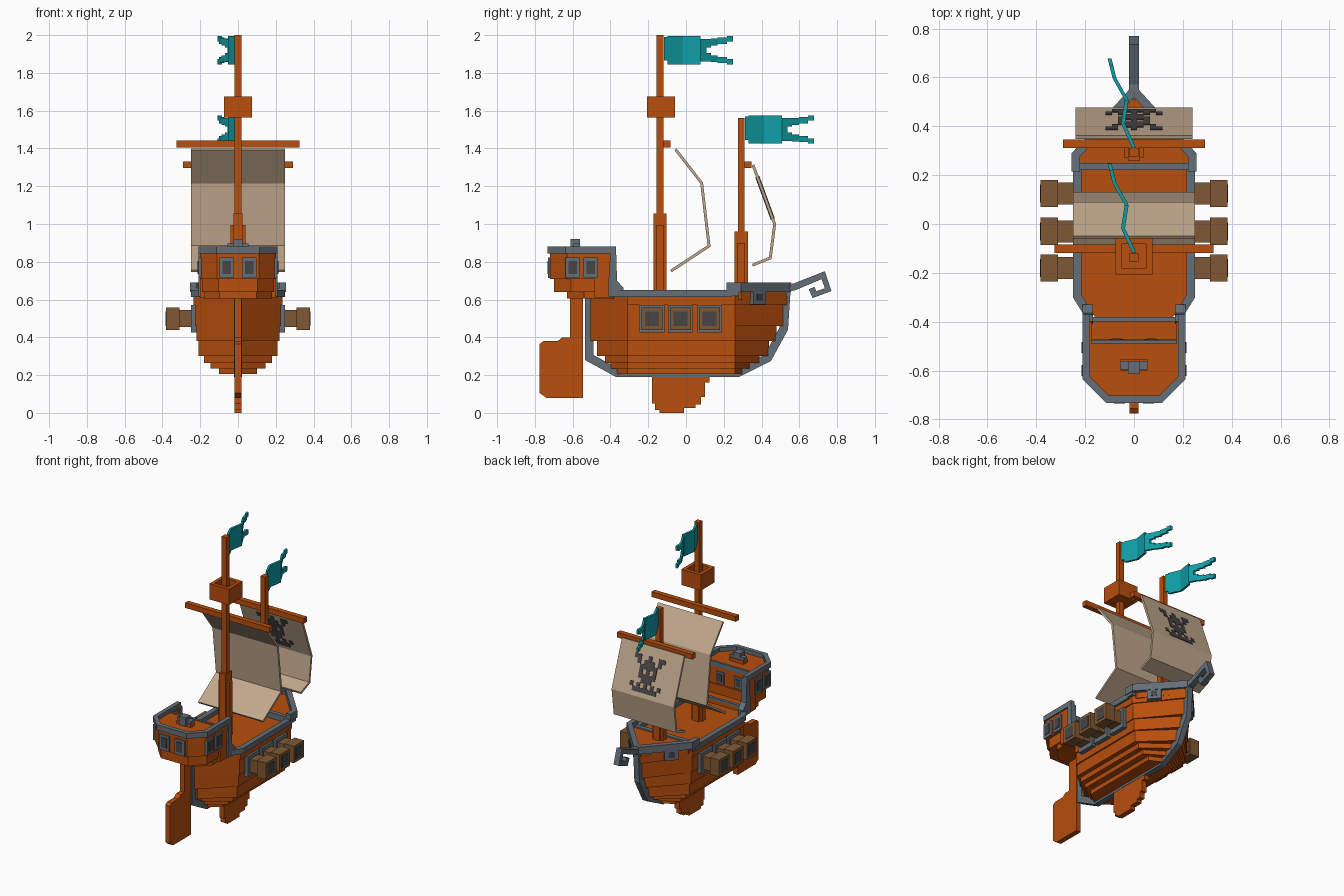
import bpy, bmesh
from mathutils import Vector

def material(name, rgb):
    m = bpy.data.materials.new(name)
    m.diffuse_color = (*rgb, 1)
    return m

WOOD = material("orange_wood", (0.48, 0.077, 0.004))
GREY = material("slate_trim", (0.13, 0.158, 0.19))
SAIL = material("cream_cloth", (0.53, 0.39, 0.265))
TEAL = material("teal_cloth", (0.005, 0.34, 0.38))
BROWN = material("cannon_brown", (0.215, 0.098, 0.034))
DARK = material("charcoal", (0.065, 0.058, 0.062))

# A solid is a pair of matching vertex loops (start cap, end cap)
def prism(pts, a, b, axis='z'):
    if axis == 'z':
        return [([(x, y, a) for x, y in pts], [(x, y, b) for x, y in pts])]
    return [([(a, y, z) for y, z in pts], [(b, y, z) for y, z in pts])]

def box(x0, x1, y0, y1, z0, z1):
    return prism([(x0, y0), (x1, y0), (x1, y1), (x0, y1)], z0, z1)

def mirror(solids):
    return solids + [tuple([(-x, y, z) for x, y, z in loop] for loop in s) for s in solids]

def band(path, width):
    """Closed outline of a mitred strip lying to the left of a path."""
    p = [Vector(q) for q in path]
    n = [Vector((-(b - a).y, (b - a).x)).normalized() for a, b in zip(p, p[1:])]
    inner = []
    for i, q in enumerate(p):
        n0, n1 = n[max(i - 1, 0)], n[min(i, len(n) - 1)]
        m = (n0 + n1).normalized()
        inner.append(tuple(q + m * width / max(m.dot(n1), 0.4)))
    return list(path) + inner[::-1]

def make(name, mat, solids):
    bm = bmesh.new()
    for lo, hi in solids:
        a = [bm.verts.new(v) for v in lo]
        b = [bm.verts.new(v) for v in hi]
        faces = [bm.faces.new(a), bm.faces.new(b)]
        for i in range(len(a)):
            j = (i + 1) % len(a)
            faces.append(bm.faces.new((a[i], a[j], b[j], b[i])))
        bmesh.ops.recalc_face_normals(bm, faces=faces)
    me = bpy.data.meshes.new(name)
    bm.to_mesh(me)
    bm.free()
    me.materials.append(mat)
    ob = bpy.data.objects.new(name, me)
    bpy.context.collection.objects.link(ob)
    return ob

# Hull: stacked planks pointed at both ends
def plan(w, stern, bow, ys=-0.31, yb=0.26):
    right = [(0.015, stern), (w, ys), (w, yb), (0.015, bow)]
    return right + [(-x, y) for x, y in right[::-1]]

hull = []
for z0, z1, w, stern, bow in [(0.205, 0.235, 0.10, -0.37, 0.30), (0.235, 0.265, 0.145, -0.40, 0.34),
                              (0.265, 0.30, 0.18, -0.43, 0.39), (0.30, 0.38, 0.21, -0.47, 0.44),
                              (0.38, 0.46, 0.22, -0.51, 0.48), (0.46, 0.57, 0.227, -0.51, 0.52),
                              (0.57, 0.62, 0.235, -0.51, 0.54)]:
    hull += prism(plan(w, stern, bow), z0, z1)
make("hull_planks", WOOD, hull)
make("fore_deck", WOOD, prism([(-0.22, 0.23), (0.22, 0.23), (0.22, 0.29), (0.015, 0.535),
                               (-0.015, 0.535), (-0.22, 0.29)], 0.60, 0.65))

# Grey keel frame running stern, bottom and bow
make("keel_frame", GREY, prism(band([(-0.535, 0.62), (-0.535, 0.28), (-0.37, 0.19), (0.28, 0.19),
     (0.45, 0.275), (0.54, 0.44), (0.555, 0.67)], 0.045), -0.02, 0.02, 'x'))

# Fin below the keel and rudder
make("keel_fin", WOOD, prism([(-0.18, 0.22), (-0.18, 0.05), (-0.165, 0.05), (-0.165, 0.015), (-0.14, 0.015),
     (-0.14, 0), (-0.01, 0), (-0.01, 0.025), (0.05, 0.025), (0.05, 0.045), (0.08, 0.045), (0.08, 0.085),
     (0.10, 0.085), (0.10, 0.16), (0.125, 0.16), (0.125, 0.22)], -0.018, 0.018, 'x'))
make("rudder", WOOD, prism([(-0.545, 0.08), (-0.74, 0.08), (-0.775, 0.105), (-0.775, 0.365), (-0.755, 0.38),
     (-0.68, 0.38), (-0.655, 0.40), (-0.615, 0.40), (-0.615, 0.63), (-0.545, 0.63)], -0.018, 0.018, 'x'))

# Deck rails
make("side_rail", GREY, mirror(prism(band([(0.20, -0.38), (0.25, -0.30), (0.25, 0.24)], 0.035), 0.613, 0.65)))
make("bow_rail", GREY, mirror(prism(band([(0.255, 0.215), (0.255, 0.29), (0.015, 0.555)], 0.035), 0.64, 0.69)
                              + box(0.222, 0.25, 0.22, 0.28, 0.62, 0.645)))
make("deck_beam", GREY, box(-0.22, 0.22, 0.22, 0.25, 0.61, 0.66))
make("bow_hook", GREY, prism([(0.52, 0.69), (0.57, 0.685), (0.735, 0.75), (0.77, 0.645), (0.67, 0.608),
     (0.65, 0.655), (0.68, 0.667), (0.69, 0.645), (0.735, 0.66), (0.718, 0.708), (0.575, 0.648),
     (0.52, 0.64)], -0.02, 0.02, 'x'))

# Bow ports, set square to the slanted bow planks
d = Vector((-0.24, 0.265)).normalized()
n = Vector((d.y, -d.x)) * -1
if n.x < 0:
    n = -n
def bow_plate(half, out, z0, z1):
    c = Vector((0.145, 0.375))
    return mirror(prism([tuple(c + d * s * half + n * t) for s, t in
                         [(-1, -0.03), (1, -0.03), (1, out), (-1, out)]], z0, z1))
make("bow_port_frame", GREY, bow_plate(0.045, 0.022, 0.575, 0.645))
make("bow_port_pane", DARK, bow_plate(0.02, 0.026, 0.595, 0.63))

# Cannons with port frames
frames, barrels, bores = [], [], []
for y in (-0.18, -0.03, 0.125):
    frames += box(0.20, 0.25, y - 0.065, y + 0.065, 0.425, 0.57)
    barrels += box(0.24, 0.315, y - 0.045, y + 0.045, 0.455, 0.545)
    barrels += box(0.31, 0.382, y - 0.056, y + 0.056, 0.44, 0.557)
    bores += box(0.38, 0.385, y - 0.037, y + 0.037, 0.46, 0.537)
make("cannon_port_frame", GREY, mirror(frames))
make("cannon", BROWN, mirror(barrels))
make("cannon_bore", DARK, mirror(bores))

# Stern castle
def castle(w, back, front):
    right = [(0.55 * w, back), (w, back + 0.09), (w, front)]
    return right + [(-x, y) for x, y in right[::-1]]

make("stern_castle", WOOD, prism(castle(0.2, -0.72, -0.48), 0.71, 0.855)
     + prism(castle(0.19, -0.70, -0.47), 0.64, 0.71) + prism(castle(0.18, -0.63, -0.38), 0.605, 0.645)
     + mirror(box(0.172, 0.2, -0.485, -0.39, 0.61, 0.85)))
make("castle_rail", GREY, mirror(prism(band([(0, -0.732), (0.115, -0.732), (0.21, -0.637), (0.21, -0.37)], 0.03),
                                       0.845, 0.882)
     + prism([(-0.40, 0.86), (-0.37, 0.86), (-0.365, 0.70), (-0.33, 0.66), (-0.33, 0.615),
              (-0.41, 0.615), (-0.41, 0.70)], 0.168, 0.21, 'x')))
make("castle_step", GREY, box(-0.19, 0.19, -0.40, -0.38, 0.61, 0.66) + box(-0.175, 0.175, -0.49, -0.474, 0.83, 0.862))
make("roof_lantern_base", WOOD, box(-0.055, 0.055, -0.60, -0.555, 0.85, 0.878))
make("roof_lantern", GREY, box(-0.055, 0.055, -0.595, -0.56, 0.878, 0.898)
     + box(-0.025, 0.025, -0.612, -0.56, 0.86, 0.92))

# Castle windows: sides, back and front wall
frames, panes = [], []
for y in (-0.60, -0.505):
    frames += box(0.19, 0.21, y - 0.037, y + 0.037, 0.715, 0.822)
    panes += box(0.20, 0.214, y - 0.022, y + 0.022, 0.735, 0.805)
frames += box(0.02, 0.098, -0.73, -0.71, 0.715, 0.822)
panes += box(0.037, 0.081, -0.734, -0.72, 0.735, 0.805)
frames += box(0.04, 0.10, -0.49, -0.472, 0.72, 0.80)
panes += box(0.053, 0.087, -0.48, -0.468, 0.735, 0.785)
make("castle_window_frame", GREY, mirror(frames))
make("castle_window_pane", DARK, mirror(panes))

# Masts, yards and lookout
def mast(name, y, base, top, yard_z, yard_half):
    make(name, WOOD, box(-0.018, 0.018, y - 0.018, y + 0.018, 0.6, top)
         + box(-0.025, 0.025, y - 0.035, y + 0.035, 0.6, base)
         + box(-0.04, 0.04, y - 0.02, y + 0.02, 0.6, base - 0.06))
    make(name + "_yard", WOOD, box(-yard_half, yard_half, y + 0.019, y + 0.054, yard_z, yard_z + 0.036))

mast("main_mast", -0.137, 1.055, 2.0, 1.405, 0.325)
mast("fore_mast", 0.292, 0.96, 1.56, 1.296, 0.29)
cy, r = -0.132, 0.075
make("lookout_basket", WOOD, box(-0.065, 0.065, cy - 0.065, cy + 0.065, 1.565, 1.585)
     + mirror(box(0.05, r, cy - r, cy + r, 1.565, 1.675))
     + box(-0.05, 0.05, cy - r, cy - 0.05, 1.565, 1.675) + box(-0.05, 0.05, cy + 0.05, cy + r, 1.565, 1.675))

# Billowing sails
make("main_sail", SAIL, prism(band([(-0.075, 0.745), (0.13, 0.88), (0.09, 1.22), (-0.05, 1.40)], 0.015),
                              -0.25, 0.25, 'x'))
fore = [(0.355, 0.775), (0.453, 0.815), (0.477, 1.0), (0.362, 1.315)]
make("fore_sail", SAIL, prism(band(fore, 0.015), -0.24, 0.24, 'x'))

# Pixel emblem plates on both faces of the fore sail
top, low = Vector(fore[3]), Vector(fore[2])
d = (low - top).normalized()
n = Vector((-d.y, d.x))
emblem = []
for row, line in enumerate(["##..#..##", ".#.###.#.", "..#####..", "..#.#.#..",
                            "..#####..", "...###...", "#.#.#.#.#", ".#######."]):
    for col, c in enumerate(line):
        if c == '#':
            a, b = top + d * (0.065 + 0.03 * row), top + d * (0.095 + 0.03 * row)
            x = (col - 4.5) * 0.026
            for o0, o1 in ((-0.001, 0.004), (-0.019, -0.014)):
                emblem += prism([tuple(a + n * o0), tuple(b + n * o0), tuple(b + n * o1), tuple(a + n * o1)],
                                x, x + 0.026, 'x')
make("sail_emblem", DARK, emblem)

# Swallow-tailed flags following a zigzag
FOLDS = [(0, 0), (0.10, -0.045), (0.195, -0.03), (0.285, -0.08), (0.365, -0.1)]
PIECES = [(0, 0.02, 0.02, 0.145), (0.02, 0.10, 0, 0.15), (0.10, 0.195, 0, 0.15), (0.195, 0.225, 0.015, 0.135),
          (0.225, 0.25, 0.015, 0.06), (0.225, 0.25, 0.09, 0.135), (0.25, 0.285, 0.012, 0.048),
          (0.25, 0.285, 0.10, 0.137), (0.285, 0.335, 0.008, 0.04), (0.285, 0.335, 0.108, 0.142),
          (0.335, 0.365, 0, 0.028), (0.335, 0.365, 0.122, 0.15)]

def fold_x(s):
    for (s0, x0), (s1, x1) in zip(FOLDS, FOLDS[1:]):
        if s <= s1:
            return x0 + (x1 - x0) * (s - s0) / (s1 - s0)

def flag(name, y, z):
    solids = []
    for s0, s1, z0, z1 in PIECES:
        a, b, t = fold_x(s0), fold_x(s1), 0.008
        solids += prism([(a - t, y + s0), (a + t, y + s0), (b + t, y + s1), (b - t, y + s1)], z + z0, z + z1)
    make(name, TEAL, solids)

flag("main_flag", -0.117, 1.845)
flag("fore_flag", 0.312, 1.425)
